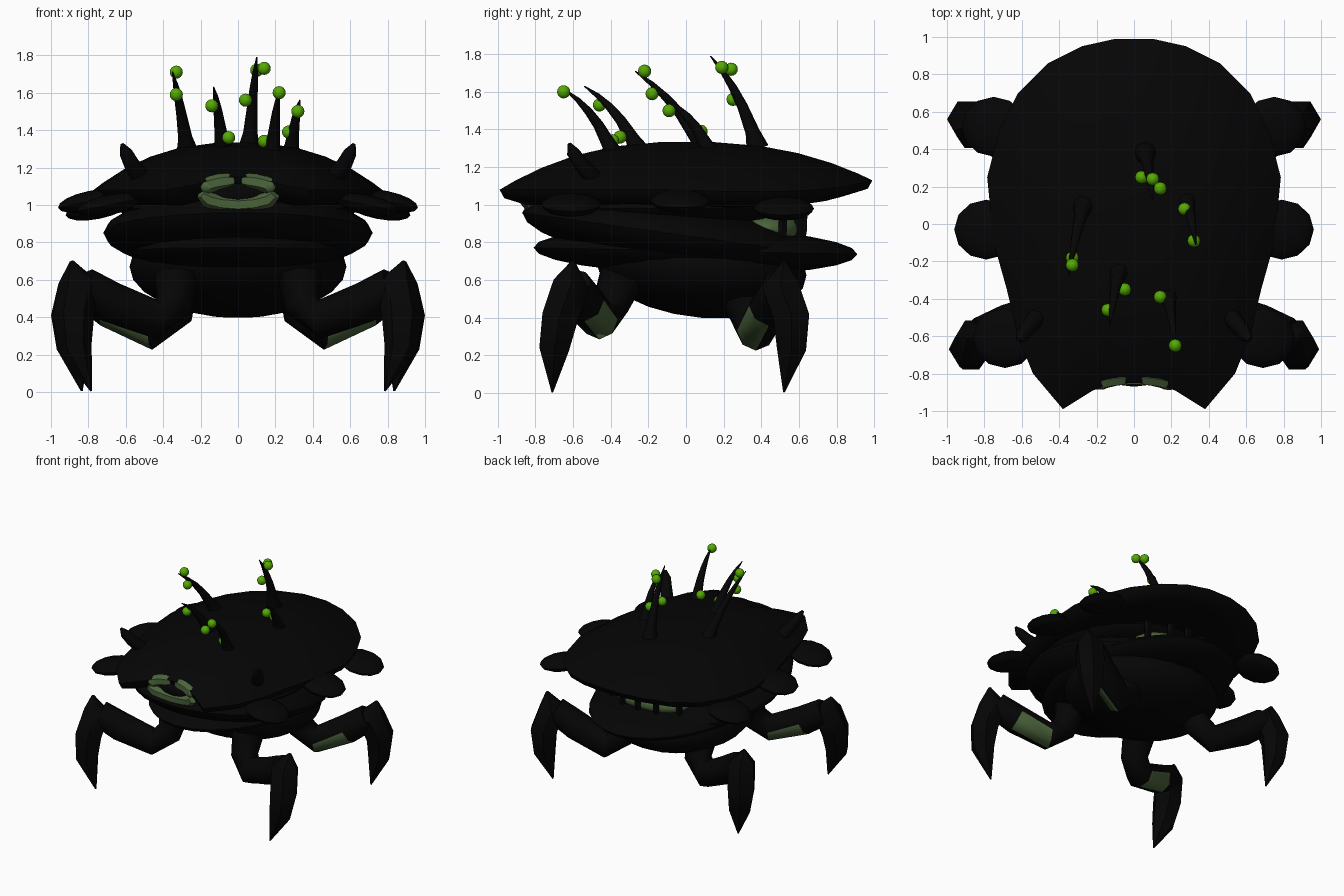
import bpy, bmesh, math
from mathutils import Vector, Matrix

cube = bpy.data.objects.get("Cube")
if cube:
    bpy.data.objects.remove(cube, do_unlink=True)


def material(name, rgb):
    m = bpy.data.materials.new(name)
    m.use_nodes = True
    m.diffuse_color = (*rgb, 1)
    bsdf = next(n for n in m.node_tree.nodes if n.type == 'BSDF_PRINCIPLED')
    bsdf.inputs["Base Color"].default_value = (*rgb, 1)
    return m


BLACK = material("black chitin", (0.0015, 0.0015, 0.0015))
MOSS = material("moss green", (0.07, 0.125, 0.045))
LIME = material("bright green", (0.09, 0.4, 0.001))


def finish(name, bm, mats, angle=50):
    bmesh.ops.recalc_face_normals(bm, faces=bm.faces)
    me = bpy.data.meshes.new(name)
    bm.to_mesh(me)
    bm.free()
    ob = bpy.data.objects.new(name, me)
    bpy.context.collection.objects.link(ob)
    for m in mats:
        me.materials.append(m)
    bpy.ops.object.select_all(action='DESELECT')
    bpy.context.view_layer.objects.active = ob
    ob.select_set(True)
    bpy.ops.object.shade_smooth_by_angle(angle=math.radians(angle))
    return ob


def bridge(bm, a, b):
    n = len(a)
    return [bm.faces.new((a[i], a[(i + 1) % n], b[(i + 1) % n], b[i])) for i in range(n)]


def blob(name, center, radii, mat, shear=0.0, roll=0.0, seg=20, rings=12):
    """Ellipsoid, optionally rolled about y and sloped along y."""
    bm = bmesh.new()
    bmesh.ops.create_uvsphere(bm, u_segments=seg, v_segments=rings, radius=1)
    bm.transform(Matrix.Translation(center) @ Matrix.Rotation(roll, 4, 'Y')
                 @ Matrix.Diagonal((*radii, 1)))
    for v in bm.verts:
        v.co.z += shear * (v.co.y - center[1])
    return finish(name, bm, [mat])


def tube(name, points, radii, mats=(BLACK,), sides=8, patch=None, patch_dir=None):
    """Tapered tube; patch names the segments whose faces along patch_dir take colour 1."""
    bm = bmesh.new()
    pts = [Vector(p) for p in points]
    rows = []
    for i, (p, r) in enumerate(zip(pts, radii)):
        d = (pts[min(i + 1, len(pts) - 1)] - pts[max(i - 1, 0)]).normalized()
        u = d.cross(Vector((0, 1, 0))).normalized()
        w = d.cross(u)
        rows.append([bm.verts.new(p + r * (u * math.cos(a) + w * math.sin(a)))
                     for a in (math.tau * k / sides for k in range(sides))])
    groups = [bridge(bm, a, b) for a, b in zip(rows, rows[1:])]
    bm.faces.new(rows[0])
    bm.faces.new(rows[-1])
    bmesh.ops.recalc_face_normals(bm, faces=bm.faces)
    for i in patch or ():
        for f in groups[i]:
            if f.normal.dot(patch_dir) > 0.62:
                f.material_index = 1
    return finish(name, bm, mats)


# Domed shell: half outline (x, y, rim height) mirrored, then shrunk to the crown
HALF = [(0, -.85, 1.15), (.1, -.85, 1.15), (.22, -.89, 1.11), (.38, -.99, 1.08),
        (.54, -.8, 1.08), (.62, -.6, 1.08), (.68, -.35, 1.08), (.75, -.1, 1.08),
        (.785, .25, 1.07), (.72, .5, 1.07), (.62, .7, 1.08), (.46, .86, 1.1),
        (.28, .95, 1.12), (.1, .99, 1.13)]
outline = HALF + [(-x, y, z) for x, y, z in reversed(HALF[1:])]


def shell_ring(bm, t, drop):
    """Dome ring at scale t, or an underside ring hanging drop below the rim."""
    ring = []
    for x, y, z in outline:
        h = z - drop if drop else z + (1.335 - z) * (1 - t ** 2.4)
        ring.append(bm.verts.new((x * t, y * t, h)))
    return ring


bm = bmesh.new()
levels = [(.15, 0), (.4, 0), (.6, 0), (.78, 0), (.92, 0), (1, 0),
          (.975, .045), (.86, .08), (.4, .09)]
rings = [shell_ring(bm, t, drop) for t, drop in levels]
for a, b in zip(rings, rings[1:]):
    bridge(bm, a, b)
bm.faces.new(rings[0])
bm.faces.new(rings[-1])
finish("upper_shell", bm, [BLACK])

# Stacked body layers below the shell
blob("middle_body", (0, -.1, .85), (.72, .77, .18), BLACK, shear=-.14, seg=28)
blob("lower_plate", (0, .05, .755), (.59, .86, .125), BLACK, shear=-.02, seg=28)
blob("belly", (0, .08, .67), (.58, .56, .27), BLACK, shear=-.08, seg=24)
blob("neck", (0, -.12, .98), (.64, .7, .11), BLACK, seg=24)

# Green rear wall behind short dark ribs
blob("rear_gill", (0, .42, .87), (.34, .2, .1), MOSS)
for i in range(5):
    x = -.3 + .15 * i
    y = .42 + .2 * math.sqrt(1 - (x / .34) ** 2)
    tube(f"gill_rib_{i + 1}", [(x, y, .98), (x, y, .86), (x, y - .02, .72)], [.03, .025, .02], sides=6)

# Mouth: dark throat with a broken green lip ring
blob("throat", (0, -.77, 1.06), (.2, .08, .09), BLACK)


def lip(name, start, end):
    pts = []
    for k in range(7):
        a = math.radians(start + (end - start) * k / 6)
        pts.append((.2 * math.cos(a), -.87 + .05 * abs(math.sin(a)), 1.065 + .065 * math.sin(a)))
    tube(name, pts, [.025] + [.043] * 5 + [.03], (MOSS,), sides=6)


lip("upper_lip_left", 12, 84)
lip("upper_lip_right", 168, 96)
lip("lower_lip", 186, 354)

# Paired parts
FRONT_LEG = [(.33, -.34, .62), (.34, -.4, .47), (.44, -.46, .39), (.68, -.54, .48), (.83, -.6, .57)]
FRONT_CLAW = [(.89, -.6, .7), (.85, -.61, .58), (.88, -.67, .4), (.87, -.7, .24), (.785, -.71, .005)]
BACK_LEG = [(.33, .25, .6), (.34, .33, .42), (.45, .37, .33), (.68, .44, .45), (.83, .5, .56)]
BACK_CLAW = [(.89, .52, .7), (.85, .5, .58), (.89, .56, .4), (.88, .56, .24), (.835, .52, .005)]
for side, s in (("left", 1), ("right", -1)):
    def flip(pts):
        return [(s * x, y, z) for x, y, z in pts]

    for place, leg, claw, facing in (("front", FRONT_LEG, FRONT_CLAW, (.35 * s, .75, -.55)),
                                     ("back", BACK_LEG, BACK_CLAW, (.1 * s, -.65, -.75))):
        tube(f"{place}_{side}_leg", flip(leg), [.12, .1, .105, .11, .1], (BLACK, MOSS),
             patch=[2], patch_dir=Vector(facing).normalized())
        tube(f"{place}_{side}_claw", flip(claw), [.01, .11, .11, .09, .005], sides=6)
    # Side fins and brow horns
    for place, x, y, z in (("front", .69, -.61, 1.0), ("middle", .79, -.03, 1.02), ("back", .75, .52, .98)):
        blob(f"{place}_{side}_fin", (s * x, y, z), (.175, .16, .055), BLACK,
             roll=s * .2, seg=12, rings=8)
    tube(f"{side}_brow_horn", flip([(.52, -.5, 1.15), (.57, -.56, 1.22), (.6, -.6, 1.28), (.62, -.62, 1.325)]),
         [.05, .042, .035, .01])

# Curved back spines: base, tip
SPINES = [((-.27, .1, 1.28), (-.35, -.27, 1.71)), ((.06, .38, 1.3), (.1, .13, 1.79)),
          ((-.08, -.25, 1.28), (-.13, -.54, 1.63)), ((.18, -.38, 1.25), (.22, -.64, 1.61)),
          ((.28, .13, 1.26), (.33, -.11, 1.56))]
for i, (base, tip) in enumerate(SPINES):
    b, t = Vector(base), Vector(tip)
    bend = (b + t) / 2 + Vector((0, .04, .06))
    path = [b * (1 - k) ** 2 + bend * 2 * k * (1 - k) + t * k * k for k in (0, .15, .4, .6, .8, 1)]
    tube(f"back_spine_{i + 1}", path, [.06, .038, .028, .022, .014, .003])

# Glowing beads on the spines
BEADS = [(-.33, -.22, 1.71), (-.33, -.18, 1.59), (-.14, -.46, 1.53), (-.05, -.35, 1.36),
         (.04, .25, 1.56), (.1, .24, 1.72), (.14, .19, 1.73), (.22, -.65, 1.6),
         (.27, .08, 1.39), (.32, -.09, 1.5), (.14, -.39, 1.34)]
for i, p in enumerate(BEADS):
    blob(f"bead_{i + 1}", p, (.035,) * 3, LIME, seg=12, rings=8)
